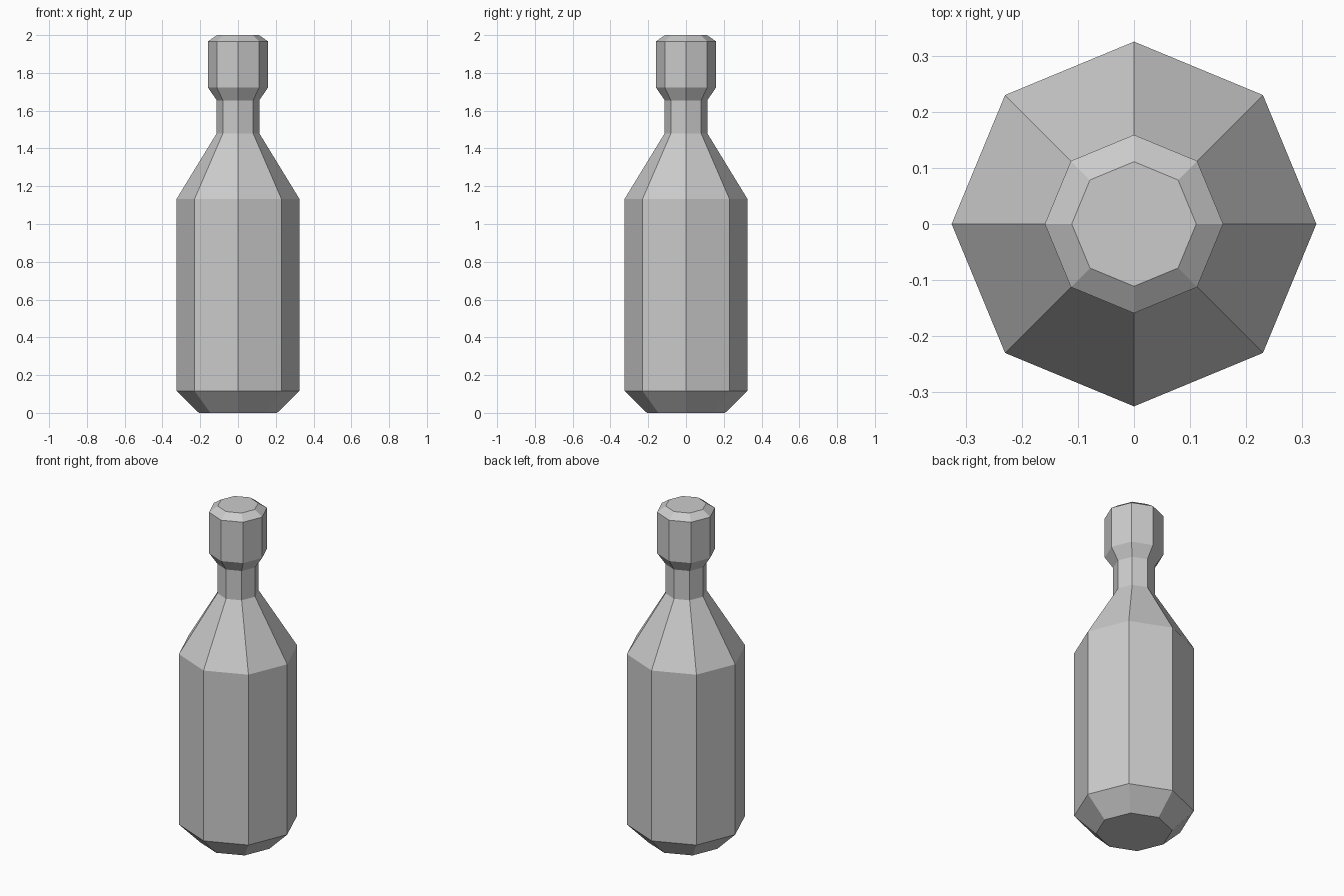
import bpy, bmesh
from math import cos, sin, tau

if "Cube" in bpy.data.objects:
    bpy.data.objects.remove(bpy.data.objects["Cube"])

SIDES = 8

# Bottle silhouette: (radius, height) from base to top
PROFILE = [(0.207, 0.0), (0.325, 0.116), (0.325, 1.133), (0.113, 1.48),
           (0.113, 1.655), (0.159, 1.723), (0.159, 1.967), (0.111, 2.0)]


def lathe(name, profile, sides):
    bm = bmesh.new()
    rings = [[bm.verts.new((r * cos(tau * i / sides), r * sin(tau * i / sides), z))
              for i in range(sides)] for r, z in profile]
    for low, high in zip(rings, rings[1:]):
        for i in range(sides):
            j = (i + 1) % sides
            bm.faces.new((low[i], low[j], high[j], high[i]))
    # Closed base and top
    bm.faces.new(rings[0][::-1])
    bm.faces.new(rings[-1])
    mesh = bpy.data.meshes.new(name)
    bm.to_mesh(mesh)
    bm.free()
    obj = bpy.data.objects.new(name, mesh)
    bpy.context.collection.objects.link(obj)
    return obj


# Faceted bottle with shoulder, neck and cap
lathe("bottle", PROFILE, SIDES)
